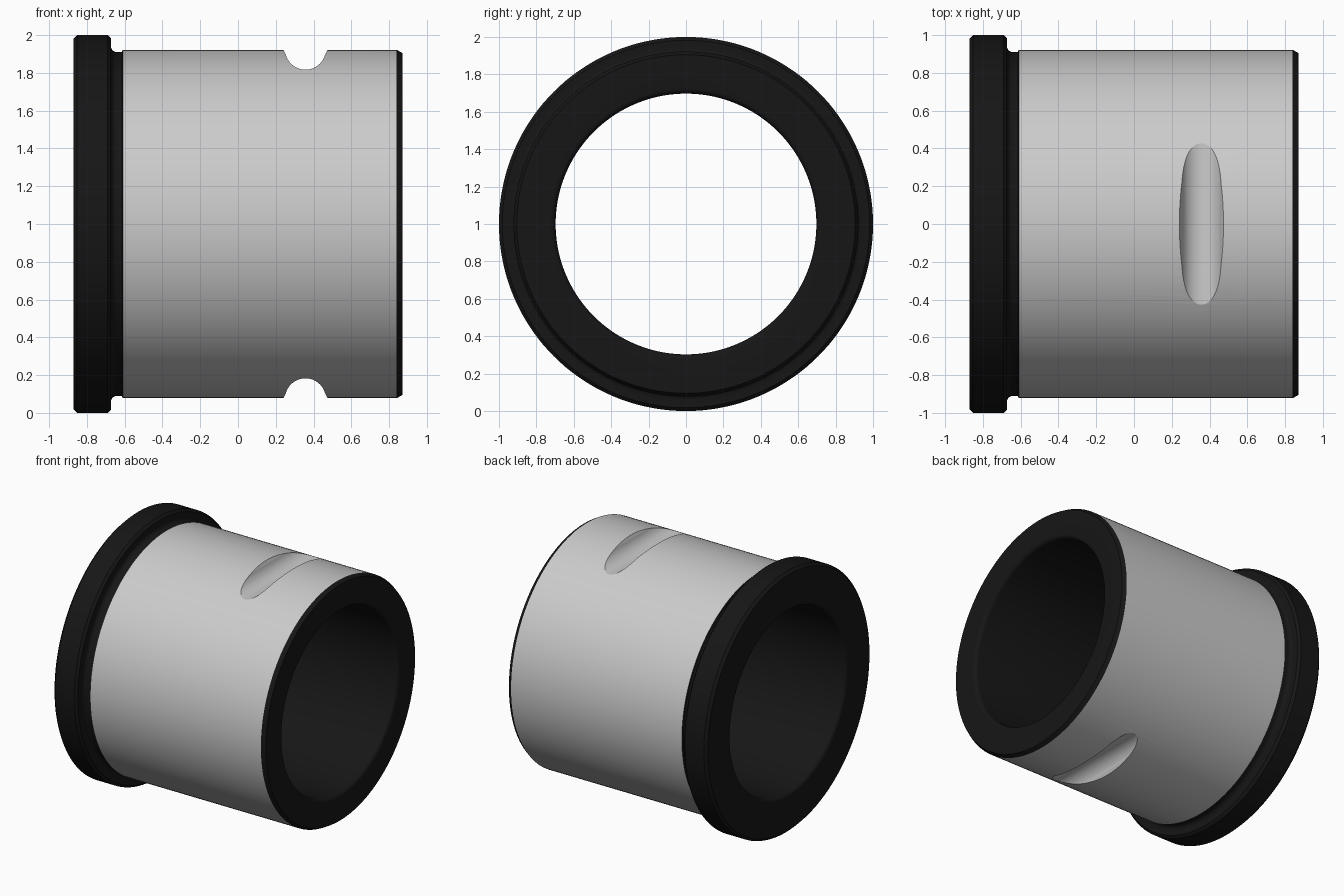
import bpy, bmesh, math

if "Cube" in bpy.data.objects:
    bpy.data.objects.remove(bpy.data.objects["Cube"])

SEG = 144
CZ = 1.0          # height of the bushing axis
BODY_R = 0.922

black = bpy.data.materials.new("black")
black.diffuse_color = (0.008, 0.008, 0.008, 1)
black.use_nodes = True
black.node_tree.nodes["Principled BSDF"].inputs["Base Color"].default_value = black.diffuse_color


def add_object(name, bm):
    bmesh.ops.recalc_face_normals(bm, faces=bm.faces)
    mesh = bpy.data.meshes.new(name)
    bm.to_mesh(mesh)
    bm.free()
    obj = bpy.data.objects.new(name, mesh)
    bpy.context.collection.objects.link(obj)
    return obj


def lathe_x(name, profile):
    """Spin a closed (x, radius) profile round the x axis."""
    bm = bmesh.new()
    rings = []
    for i in range(SEG):
        a = 2 * math.pi * i / SEG
        rings.append([bm.verts.new((x, r * math.sin(a), CZ + r * math.cos(a)))
                      for x, r in profile])
    n = len(profile)
    for i in range(SEG):
        p, q = rings[i], rings[(i + 1) % SEG]
        for k in range(n):
            m = (k + 1) % n
            bm.faces.new((p[k], p[m], q[m], q[k]))
    return add_object(name, bm)


def arc(cx, cr, rad, start, end, steps=6):
    return [(cx + rad * math.cos(math.radians(start + (end - start) * i / steps)),
             cr + rad * math.sin(math.radians(start + (end - start) * i / steps)))
            for i in range(steps + 1)]


# Flanged bushing: flange, relief groove, sleeve, end chamfer, rounded bore
profile = ([(-0.872, 0.98), (-0.852, 1.0), (-0.69, 1.0), (-0.672, 0.982)]
           + arc(-0.642, 0.94, 0.03, 180, 270)
           + [(-0.615, 0.91), (-0.61, BODY_R), (0.84, BODY_R), (0.87, 0.905)]
           + arc(0.84, 0.727, 0.03, 0, -90)
           + arc(-0.842, 0.727, 0.03, 270, 180))
bushing = lathe_x("flanged_bushing", profile)


# Cross slots with a small flared lip, cut straight across top and bottom
def slot_cutter(name, side):
    pts = [(0.5, 0.98), (0.118, 0.95), (0.118, 0.924), (0.109, 0.90)]
    pts[0] = (0.118, 1.1)
    low = arc(0, 0.925, 0.108, -15, -165, 20)
    pts = pts[:1] + pts[2:3] + low + [(-0.118, 0.924), (-0.118, 1.1)]
    bm = bmesh.new()
    face = bm.faces.new([bm.verts.new((0.357 + x, -0.8, CZ + side * r)) for x, r in pts])
    ext = bmesh.ops.extrude_face_region(bm, geom=[face])
    bmesh.ops.translate(bm, vec=(0, 1.6, 0),
                        verts=[v for v in ext["geom"] if isinstance(v, bmesh.types.BMVert)])
    cutter = add_object(name, bm)
    cutter.hide_render = True
    return cutter


bpy.context.view_layer.objects.active = bushing
bushing.select_set(True)
for name, side in (("top_slot_cutter", 1), ("bottom_slot_cutter", -1)):
    cutter = slot_cutter(name, side)
    mod = bushing.modifiers.new(name, 'BOOLEAN')
    mod.operation = 'DIFFERENCE'
    mod.solver = 'EXACT'
    mod.object = cutter
    bpy.ops.object.modifier_apply(modifier=name)
    bpy.data.objects.remove(cutter)

# Sleeve surface stays plain grey, every other face is black
mesh = bushing.data
mesh.materials.clear()
mesh.materials.append(None)
mesh.materials.append(black)
for f in mesh.polygons:
    pts = [mesh.vertices[i].co for i in f.vertices]
    on_sleeve = all(abs(math.hypot(p.y, p.z - CZ) - BODY_R) < 0.001
                    and p.x > -0.612 for p in pts)
    f.material_index = 0 if on_sleeve else 1

bpy.ops.object.shade_smooth_by_angle(angle=math.radians(25))
